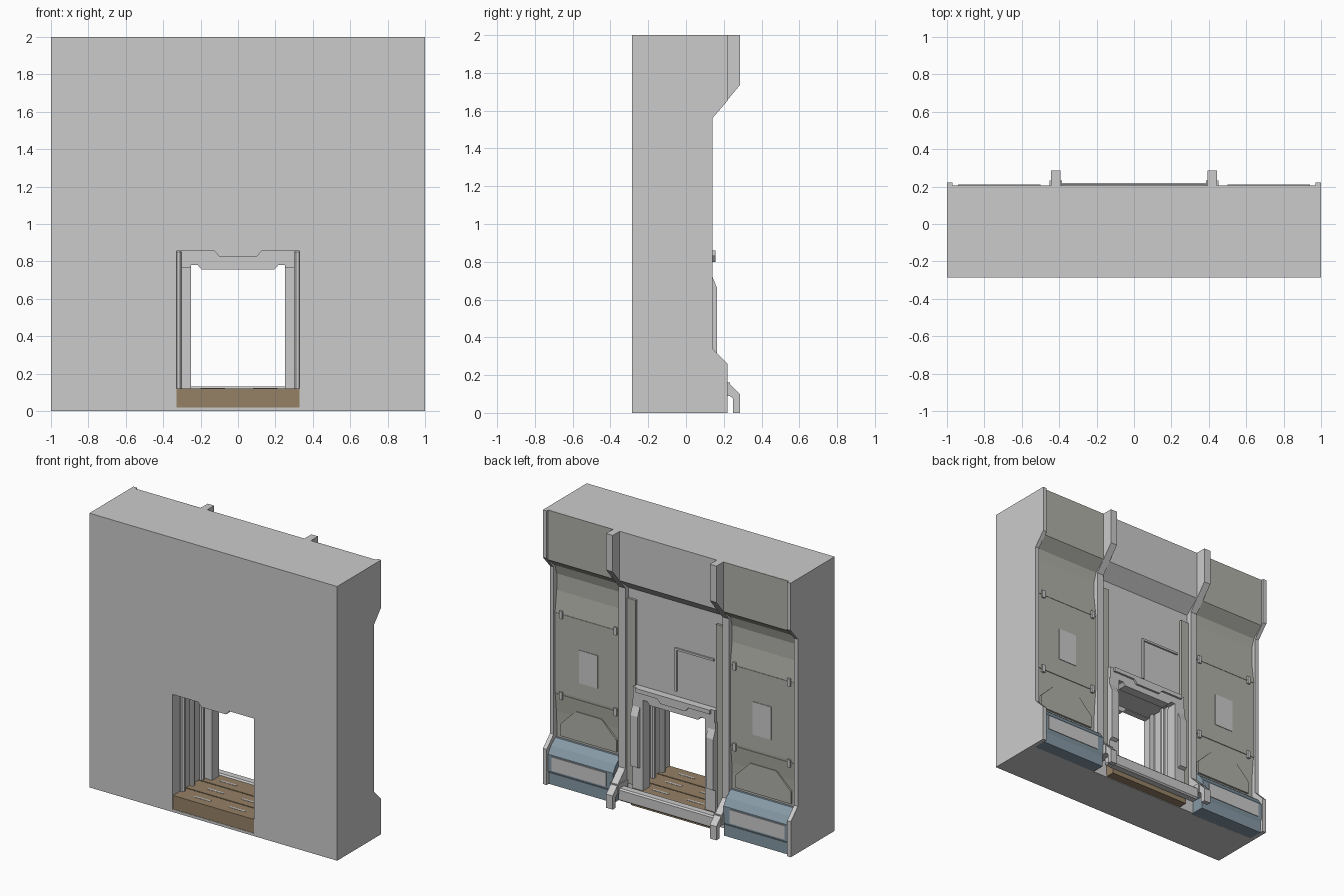
import bpy, bmesh


def material(name, rgb):
    m = bpy.data.materials.new(name)
    m.diffuse_color = (*rgb, 1)
    return m


OLIVE = material("olive_grey", (0.44, 0.44, 0.40))
BLUE = material("blue_grey", (0.24, 0.32, 0.38))
BROWN = material("brown", (0.30, 0.22, 0.13))
PALE = material("pale_grey", (0.55, 0.55, 0.55))


def extrude(name, pts, axis, lo, hi, mat=None, bevel=0):
    """Extrude a (y,z) outline along x, or an (x,z) outline along y."""
    bm = bmesh.new()
    place = (lambda p, t: (t, p[0], p[1])) if axis == 'x' else (lambda p, t: (p[0], t, p[1]))
    a = [bm.verts.new(place(p, lo)) for p in pts]
    b = [bm.verts.new(place(p, hi)) for p in pts]
    bm.faces.new(a)
    bm.faces.new(b[::-1])
    for i in range(len(pts)):
        j = (i + 1) % len(pts)
        bm.faces.new((a[i], b[i], b[j], a[j]))
    bmesh.ops.recalc_face_normals(bm, faces=bm.faces)
    me = bpy.data.meshes.new(name)
    bm.to_mesh(me)
    bm.free()
    ob = bpy.data.objects.new(name, me)
    bpy.context.collection.objects.link(ob)
    if mat:
        me.materials.append(mat)
    if bevel:
        mod = ob.modifiers.new("bevel", 'BEVEL')
        mod.width = bevel
        mod.segments = 1
    return ob


def box(name, x, y, z, mat=None, bevel=0):
    pts = [(y[0], z[0]), (y[1], z[0]), (y[1], z[1]), (y[0], z[1])]
    return extrude(name, pts, 'x', min(x), max(x), mat, bevel)


FRONT = -0.285

# central wall over the doorway, with a step out near the top
box("doorway_underside", (-0.33, 0.33), (FRONT, 0.10), (0.0, 0.02))
extrude("centre_wall", [(FRONT, 0.88), (0.10, 0.88), (0.10, 1.55), (0.205, 1.64),
                        (0.205, 2), (FRONT, 2)], 'x', -0.33, 0.33)

# raised surround that leaves a square recess above the door
box("recess_surround_top", (-0.30, 0.0), (0.09, 0.112), (1.2, 1.215))
box("recess_surround_side", (0.0, 0.015), (0.09, 0.112), (0.9, 1.215))

# doorway front header with a notched plate
box("front_header_bar", (-0.335, 0.335), (FRONT, 0.10), (0.86, 0.88), PALE)
extrude("front_header_plate", [(-0.33, 0.87), (-0.33, 0.855), (-0.125, 0.855), (-0.10, 0.825),
                               (0.10, 0.825), (0.125, 0.855), (0.33, 0.855), (0.33, 0.87)],
        'y', FRONT + 0.004, FRONT + 0.05, PALE)

# doorway rear header
extrude("rear_header", [(-0.33, 0.86), (-0.33, 0.75), (-0.25, 0.75), (-0.25, 0.78), (-0.215, 0.78),
                        (-0.195, 0.757), (0.195, 0.757), (0.215, 0.78), (0.25, 0.78), (0.25, 0.75),
                        (0.33, 0.75), (0.33, 0.86)], 'y', 0.07, 0.14)
extrude("rear_header_plate", [(-0.30, 0.86), (-0.30, 0.83), (-0.125, 0.83), (-0.10, 0.80),
                              (0.10, 0.80), (0.125, 0.83), (0.30, 0.83), (0.30, 0.86)],
        'y', 0.13, 0.155)

# floor planks and rear sill
for i in range(3):
    y0 = FRONT + 0.003 + i * 0.15
    box("floor_plank", (-0.328, 0.328), (y0, y0 + 0.142), (0.01, 0.12), BROWN)
    for x in (-0.2, 0.08):
        box("floor_slot", (x, x + 0.13), (y0 + 0.06, y0 + 0.075), (0.115, 0.122), PALE)
box("floor_base", (-0.328, 0.328), (FRONT + 0.01, 0.165), (0.005, 0.11), BROWN)
box("rear_sill", (-0.40, 0.40), (0.155, 0.22), (0.04, 0.13), None, 0.01)

for s, side in ((1, "right"), (-1, "left")):
    def X(a, b):
        return sorted((s * a, s * b))

    # solid wall beside the doorway and its raised strip
    extrude(side + "_door_wall", [(FRONT, 0), (0.10, 0), (0.10, 1.55), (0.205, 1.64), (0.205, 2),
                                  (FRONT, 2)], 'x', *X(0.33, 0.43))
    box(side + "_door_strip", X(0.325, 0.40), (0.06, 0.118), (0.13, 1.48), OLIVE)

    # doorway jamb, rear post and tunnel wall folds
    box(side + "_door_jamb", X(0.25, 0.335), (0.06, 0.14), (0.10, 0.77))
    extrude(side + "_door_post", [(0.12, 0.27), (0.165, 0.29), (0.165, 0.66), (0.14, 0.72),
                                  (0.12, 0.72)], 'x', *X(0.275, 0.335))
    for y in (-0.20, -0.09, 0.02):
        box(side + "_tunnel_fold", X(0.30, 0.335), (y, y + 0.035), (0.10, 0.86), None, 0.01)

    # side bay: one slab with the recessed panel profile
    extrude(side + "_bay_wall", [(FRONT, 0), (0.10, 0), (0.10, 0.42), (0.105, 0.5), (0.12, 0.65),
                                 (0.12, 1.23), (0.10, 1.38), (0.10, 1.5), (0.12, 1.57),
                                 (0.203, 1.64), (0.203, 2), (FRONT, 2)], 'x', *X(0.43, 0.975))
    # coloured skins lying on the bay wall
    skin = [(0.205, 2), (0.205, 1.638), (0.124, 1.568), (0.104, 1.5), (0.104, 1.38),
            (0.123, 1.23), (0.123, 0.65), (0.108, 0.5), (0.104, 0.42), (0.104, 0.25)]
    extrude(side + "_bay_panel", skin + [(y - 0.015, z) for y, z in skin[::-1]], 'x',
            *X(0.445, 0.972), OLIVE)
    box(side + "_panel_window", X(0.625, 0.775), (0.10, 0.127), (0.76, 1.0), PALE)
    extrude(side + "_panel_foot", [(s * x, z) for x, z in ((0.48, 0.33), (0.93, 0.33), (0.93, 0.42),
            (0.81, 0.54), (0.60, 0.54), (0.48, 0.42))], 'y', 0.09, 0.118, OLIVE)
    for z in (0.63, 1.22):
        box(side + "_panel_seam", X(0.45, 0.97), (0.11, 0.126), (z - 0.004, z + 0.004), OLIVE)
        for x in (0.48, 0.92):
            box(side + "_panel_clip", X(x - 0.012, x + 0.012), (0.11, 0.135),
                (z - 0.028, z + 0.028), PALE)

    # blue locker at the foot of the bay
    extrude(side + "_locker", [(0.08, 0), (0.195, 0), (0.195, 0.08), (0.205, 0.10), (0.205, 0.22),
                               (0.17, 0.27), (0.12, 0.31), (0.08, 0.31)], 'x', *X(0.445, 0.972), BLUE)
    box(side + "_locker_plate", X(0.50, 0.94), (0.19, 0.21), (0.11, 0.21), PALE)

    # end plate closing the wall
    extrude(side + "_end_plate", [(FRONT, 0), (0.22, 0), (0.22, 0.26), (0.14, 0.34), (0.14, 1.56),
                                  (0.222, 1.655), (0.222, 2), (FRONT, 2)], 'x', *X(0.97, 1.0))

    # cranked upright rib with a foot
    extrude(side + "_rib", [(0.20, 2), (0.285, 2), (0.285, 1.735), (0.14, 1.56), (0.14, 0.245),
                            (0.285, 0.10), (0.285, 0), (0.25, 0), (0.25, 0.075), (0.18, 0.13),
                            (0.09, 0.13), (0.09, 1.58), (0.20, 1.70)], 'x', *X(0.392, 0.445))
    box(side + "_rib_collar", X(0.385, 0.452), (0.12, 0.232), (0.09, 0.16))
